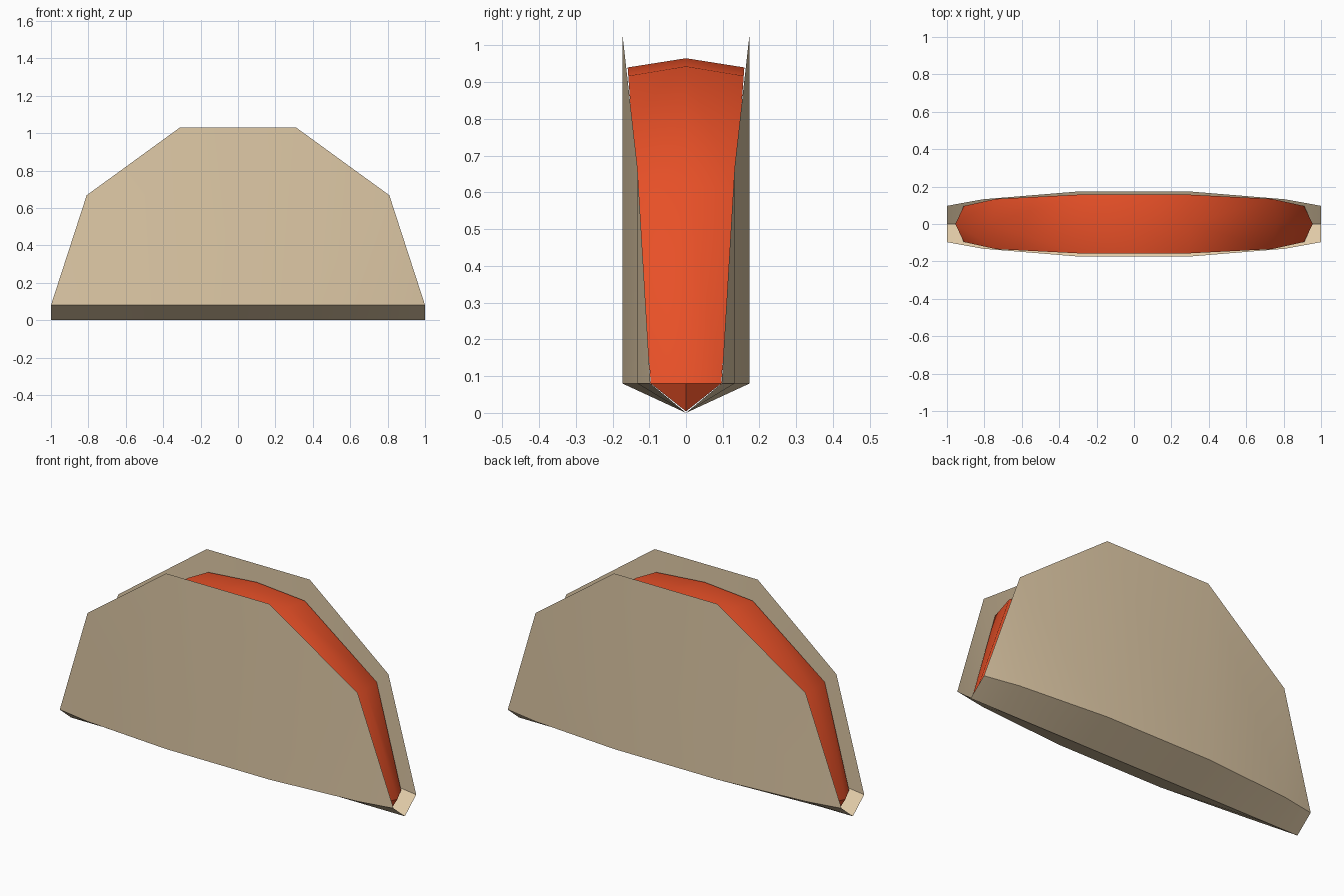
import bpy, bmesh, math

if "Cube" in bpy.data.objects:
    bpy.data.objects.remove(bpy.data.objects["Cube"])


def srgb(r, g, b):
    def lin(c):
        c /= 255
        return c / 12.92 if c <= 0.04045 else ((c + 0.055) / 1.055) ** 2.4
    return (lin(r), lin(g), lin(b), 1)


def material(name, rgb):
    m = bpy.data.materials.new(name)
    m.diffuse_color = srgb(*rgb)
    m.use_nodes = True
    m.node_tree.nodes["Principled BSDF"].inputs["Base Color"].default_value = m.diffuse_color
    return m


def finish(bm, name, mat):
    bmesh.ops.remove_doubles(bm, verts=bm.verts, dist=0.0005)
    bmesh.ops.recalc_face_normals(bm, faces=bm.faces)
    me = bpy.data.meshes.new(name)
    bm.to_mesh(me)
    bm.free()
    ob = bpy.data.objects.new(name, me)
    bpy.context.collection.objects.link(ob)
    me.materials.append(mat)
    bpy.ops.object.select_all(action='DESELECT')
    ob.select_set(True)
    bpy.context.view_layer.objects.active = ob
    bpy.ops.object.shade_smooth_by_angle(angle=math.radians(40))
    return ob


def face(bm, pts):
    bm.faces.new([bm.verts.new(p) for p in pts])


BASE = 0.08

# Folded shell: thin sheet, half-decagon walls bowed outwards, V-shaped fold
bm = bmesh.new()
bow = [0.097, 0.132, 0.173, 0.173, 0.132, 0.097]
cols = [(-math.cos(math.radians(36 * i)), bow[i],
         BASE + math.sin(math.radians(36 * i))) for i in range(6)]
for s in (-1, 1):
    for (x0, y0, z0), (x1, y1, z1) in zip(cols, cols[1:]):
        wall = [(x0, s * y0, BASE), (x1, s * y1, BASE)]
        if z1 > BASE + 0.01:
            wall.append((x1, s * y1, z1))
        if z0 > BASE + 0.01:
            wall.append((x0, s * y0, z0))
        face(bm, wall)
        face(bm, [(x0, 0, 0), (x1, 0, 0), (x1, s * y1, BASE), (x0, s * y0, BASE)])
finish(bm, "folded_shell", material("tan shell", (224, 202, 167)))

# Filling: wedge with a slightly ridged top
bm = bmesh.new()
edge = [(0.91, BASE), (0.737, 0.605), (0.29, 0.917), (0, 0.94)]
ridge = [(0.955, BASE), (0.765, 0.622), (0.30, 0.943), (0, 0.965)]
edge += [(-x, z) for x, z in edge[-2::-1]]
ridge += [(-x, z) for x, z in ridge[-2::-1]]
KEEL = 0.004
for s in (-1, 1):
    rim = [(x, s * (0.096 + 0.073 * (z - BASE)), z) for x, z in edge]
    top = [(x, 0, z) for x, z in ridge]
    face(bm, rim)                                   # flat side
    for i in range(len(rim) - 1):                   # top surface
        face(bm, [rim[i], rim[i + 1], top[i + 1], top[i]])
    k0, k1 = (0.91, 0, KEEL), (-0.91, 0, KEEL)
    face(bm, [rim[0], rim[-1], k1, k0])             # underside
    face(bm, [rim[0], top[0], k0])                  # ends
    face(bm, [rim[-1], top[-1], k1])
finish(bm, "filling", material("red filling", (245, 85, 42)))
